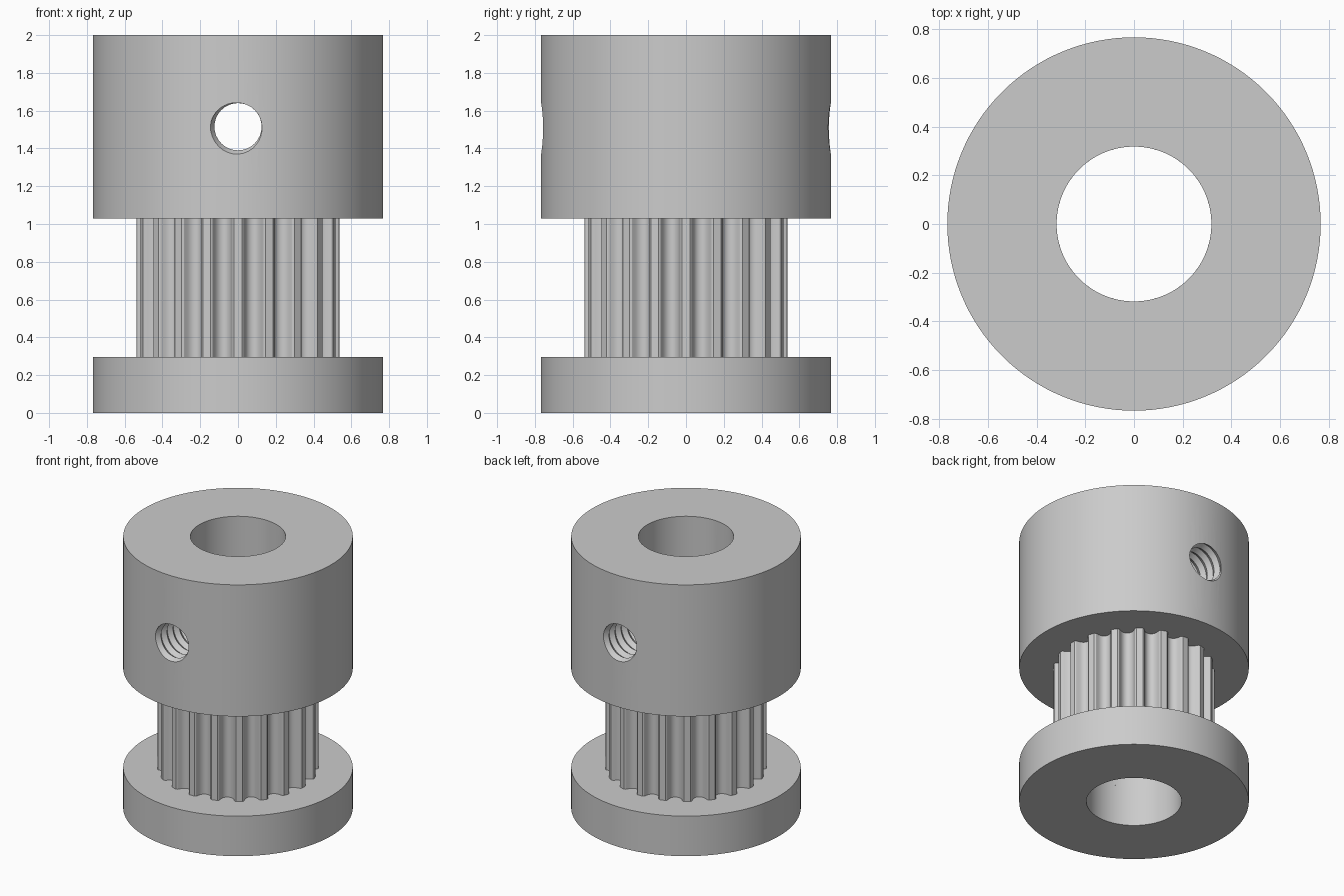
import bpy
import bmesh
from math import sin, cos, pi

if "Cube" in bpy.data.objects:
    bpy.data.objects.remove(bpy.data.objects["Cube"])

# Main dimensions
FLANGE_R, BORE_R, TOOTH_R = 0.767, 0.318, 0.537
BASE_TOP, HUB_BOTTOM, TOP = 0.295, 1.03, 2.0
TEETH = 20
SEGMENTS = 128
HOLE_Z, HOLE_R, THREAD_DEPTH, PITCH = 1.515, 0.125, 0.022, 0.07

grey = bpy.data.materials.new("machined grey")
grey.use_nodes = True
color = (0.6, 0.6, 0.6, 1)
grey.diffuse_color = color
grey.node_tree.nodes["Principled BSDF"].inputs["Base Color"].default_value = color


def finish(name, bm):
    bmesh.ops.recalc_face_normals(bm, faces=bm.faces)
    mesh = bpy.data.meshes.new(name)
    bm.to_mesh(mesh)
    bm.free()
    mesh.materials.append(grey)
    obj = bpy.data.objects.new(name, mesh)
    bpy.context.collection.objects.link(obj)
    return obj


def activate(obj):
    bpy.ops.object.select_all(action="DESELECT")
    obj.select_set(True)
    bpy.context.view_layer.objects.active = obj


def bored_prism(name, outline, z0, z1):
    """Extrude a polar outline of (angle, radius) points, with the bore through it."""
    bm = bmesh.new()
    loops = []
    for z, bored in ((z0, False), (z1, False), (z1, True), (z0, True)):
        loops.append([bm.verts.new((cos(a) * (BORE_R if bored else r),
                                    sin(a) * (BORE_R if bored else r), z))
                      for a, r in outline])
    n = len(outline)
    for k in range(4):
        lower, upper = loops[k], loops[(k + 1) % 4]
        for i in range(n):
            j = (i + 1) % n
            bm.faces.new((lower[i], lower[j], upper[j], upper[i]))
    return finish(name, bm)


def thread_cutter(segs=32, steps=4, turns=26):
    """Through-hole cutter whose wall follows a right-handed screw thread along y."""
    bm = bmesh.new()
    rows = turns * steps
    radii = [HOLE_R + THREAD_DEPTH * (1 - abs(2 * k / steps - 1)) for k in range(steps)]
    # the groove crest sits on row steps/2, phased the same at both entrances
    start = PITCH * (turns // 2 + 0.25)
    grid = {}
    for s in range(segs):
        a = 2 * pi * s / segs
        for j in range(rows + 1 + (steps if s == 0 else 0)):
            r = radii[j % steps]
            y = start - PITCH * (j / steps + s / segs)
            grid[j, s] = bm.verts.new((r * cos(a), y, HOLE_Z + r * sin(a)))
    for j in range(rows):
        for s in range(segs):
            wrap = (steps, 0) if s == segs - 1 else (0, s + 1)
            bm.faces.new((grid[j, s], grid[j + wrap[0], wrap[1]],
                          grid[j + 1 + wrap[0], wrap[1]], grid[j + 1, s]))
    # fan caps at both ends
    rim = [e for e in bm.edges if e.is_boundary]
    for side in (1, -1):
        edges = [e for e in rim if e.verts[0].co.y * side > 0]
        mid = sum(e.verts[0].co.y for e in edges) / len(edges)
        hub_vert = bm.verts.new((0, mid, HOLE_Z))
        for e in edges:
            bm.faces.new((e.verts[0], e.verts[1], hub_vert))
    return finish("thread_cutter", bm)


# Plain round outline and toothed outline
circle = [(2 * pi * i / SEGMENTS, FLANGE_R) for i in range(SEGMENTS)]

# half of one rounded belt groove: (sideways distance from its centre, depth)
half_groove = [(0, 0.067), (0.018, 0.064), (0.034, 0.053), (0.045, 0.036),
               (0.049, 0.020), (0.054, 0.007), (0.063, 0)]
groove = [(-t, d) for t, d in reversed(half_groove[1:])] + half_groove
gear = [((i + 0.5) * 2 * pi / TEETH + t / TOOTH_R, TOOTH_R - d)
        for i in range(TEETH) for t, d in groove]

# Parts
lower_flange = bored_prism("lower_flange", circle, 0, BASE_TOP)
toothed_drum = bored_prism("toothed_drum", gear, BASE_TOP, HUB_BOTTOM)
hub = bored_prism("hub", circle, HUB_BOTTOM, TOP)

# Threaded set screw holes, front and back of the hub
cutter = thread_cutter()
cutter.hide_render = True
cut = hub.modifiers.new("screw_holes", "BOOLEAN")
cut.operation = "DIFFERENCE"
cut.solver = "EXACT"
cut.object = cutter
activate(hub)
bpy.ops.object.modifier_apply(modifier=cut.name)
bpy.data.objects.remove(cutter)

for part in (lower_flange, toothed_drum, hub):
    activate(part)
    bpy.ops.object.shade_smooth_by_angle(angle=pi / 6)
